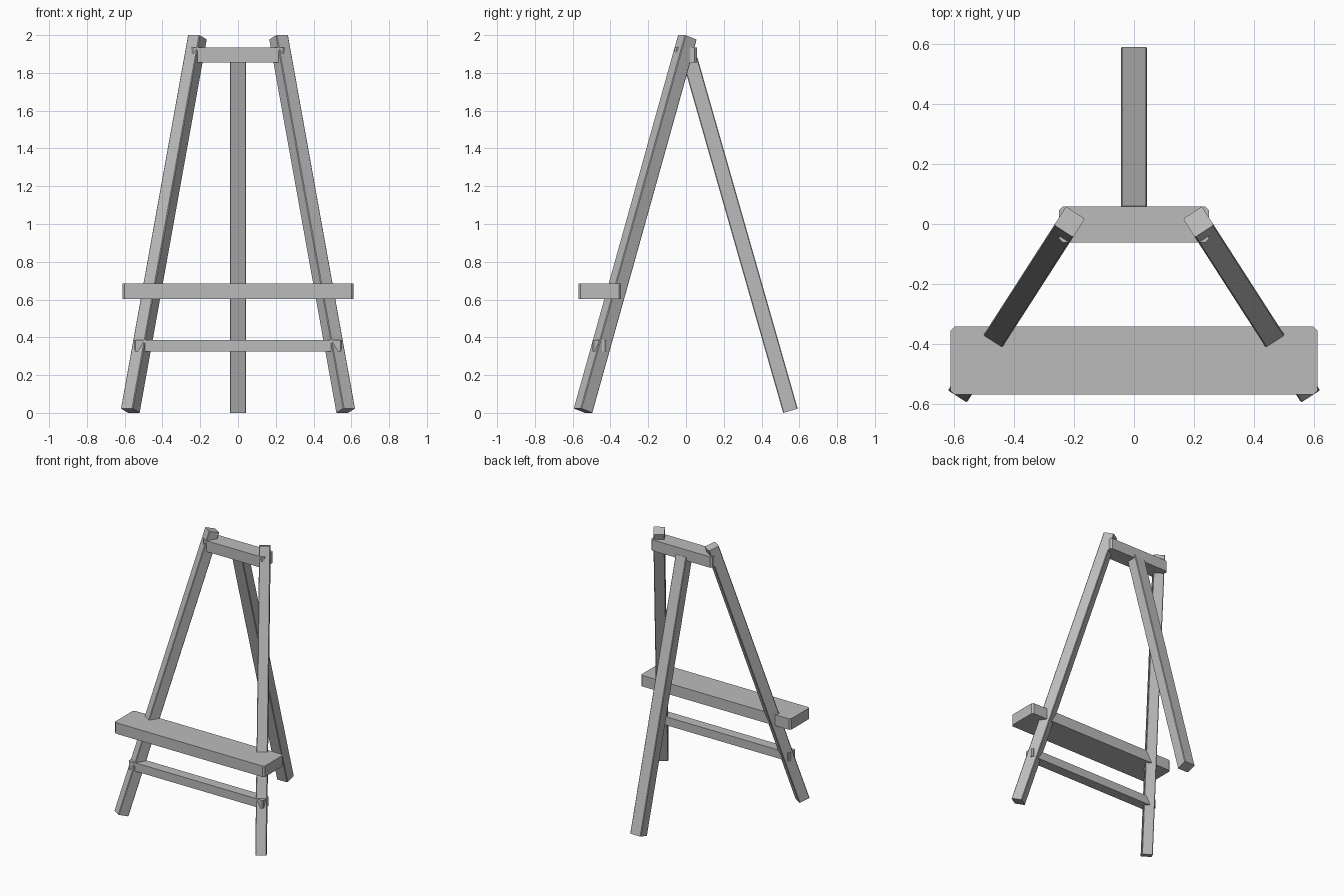
import bpy
from mathutils import Matrix, Vector

cube = bpy.data.objects.get("Cube")
if cube:
    bpy.data.objects.remove(cube, do_unlink=True)

# Single flat colour
wood = bpy.data.materials.new("plain_grey")
wood.use_nodes = True
grey = (0.5, 0.5, 0.5, 1)
wood.diffuse_color = grey
wood.node_tree.nodes["Principled BSDF"].inputs["Base Color"].default_value = grey


def block(name, matrix, size, bevel_axis, bevel):
    """Box whose edges along bevel_axis are slightly chamfered."""
    bpy.ops.mesh.primitive_cube_add(size=1)
    ob = bpy.context.object
    ob.name = name
    ob.data.transform(Matrix.Diagonal((*size, 1)))
    weights = ob.data.attributes.new("bevel_weight_edge", "FLOAT", "EDGE")
    for edge in ob.data.edges:
        a, b = (ob.data.vertices[i].co for i in edge.vertices)
        weights.data[edge.index].value = float(abs((a - b)[bevel_axis]) > 0.001)
    mod = ob.modifiers.new("chamfer", "BEVEL")
    mod.limit_method = "WEIGHT"
    mod.width = bevel
    mod.segments = 1
    ob.matrix_world = matrix
    ob.data.materials.append(wood)
    return ob


def leg(name, top, foot, width, depth):
    """Square beam from top to foot, leaning without twisting."""
    top, foot = Vector(top), Vector(foot)
    up = (top - foot).normalized()
    side = up.cross(Vector((0, 0, 1))).normalized()
    out = up.cross(side)
    rot = Matrix((side, out, up)).transposed().to_4x4()
    mat = Matrix.Translation((top + foot) / 2) @ rot
    return block(name, mat, (width, depth, (top - foot).length), 2, 0.004)


def rail(name, low, high, bevel):
    """Horizontal board between two corners, chamfered at its upright edges."""
    low, high = Vector(low), Vector(high)
    return block(name, Matrix.Translation((low + high) / 2), high - low, 2, bevel)


# Legs
for side, s in (("left", 1), ("right", -1)):
    leg("front_leg_" + side, (s * 0.215, 0.007, 1.988), (s * 0.57, -0.545, 0.012), 0.075, 0.077)
leg("back_leg", (0, 0.022, 1.87), (0, 0.553, 0.011), 0.087, 0.08)

# Cross pieces
rail("top_rail", (-0.25, -0.062, 1.855), (0.25, 0.058, 1.935), 0.012)
rail("lower_rail", (-0.55, -0.495, 0.325), (0.55, -0.42, 0.387), 0.008)
rail("tray", (-0.612, -0.57, 0.603), (0.612, -0.343, 0.684), 0.012)
